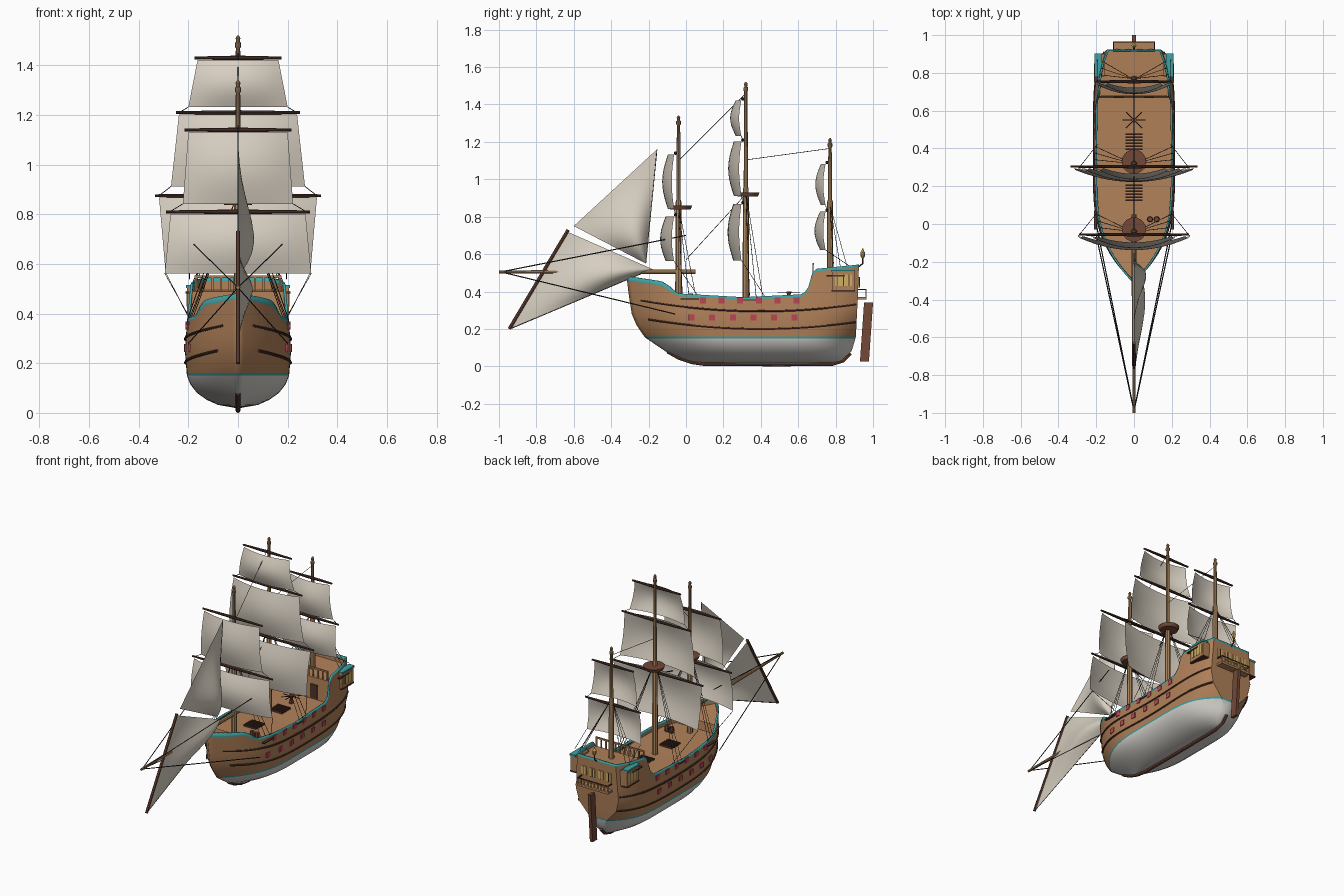
import bpy, bmesh, math
from mathutils import Vector

if "Cube" in bpy.data.objects:
    bpy.data.objects.remove(bpy.data.objects["Cube"])


def material(name, *rgb):
    m = bpy.data.materials.new(name)
    m.use_nodes = True
    m.diffuse_color = (*rgb, 1)
    node = m.node_tree.nodes["Principled BSDF"]
    node.inputs["Base Color"].default_value = (*rgb, 1)
    node.inputs["Roughness"].default_value = 0.8
    return m


WOOD = material("oak wood", .44, .22, .1)
SPAR = material("spar wood", .40, .235, .11)
DARK = material("dark timber", .08, .034, .024)
RED_WOOD = material("reddish timber", .17, .065, .038)
WHITE = material("hull white", .68, .66, .62)
SAIL = material("canvas", .69, .63, .54)
TEAL = material("teal trim", .05, .36, .37)
RED = material("port red", .5, .06, .09)
GOLD = material("window gold", .62, .43, .12)
ROPE = material("tarred rope", .03, .027, .025)


def table(pts, t):
    """Straight-line lookup in a list of pairs."""
    for (a, p), (b, q) in zip(pts, pts[1:]):
        if t <= b:
            return p + (q - p) * max(0, (t - a) / (b - a))
    return pts[-1][1]


def add(name, bm, mats, smooth=False):
    me = bpy.data.meshes.new(name)
    bm.to_mesh(me)
    bm.free()
    ob = bpy.data.objects.new(name, me)
    bpy.context.collection.objects.link(ob)
    for m in mats:
        me.materials.append(m)
    if smooth:
        bpy.ops.object.select_all(action='DESELECT')
        ob.select_set(True)
        bpy.context.view_layer.objects.active = ob
        bpy.ops.object.shade_smooth_by_angle(angle=math.radians(35))
    return ob


def boxes(name, mat, items):
    """Boxes given as (centre, size)."""
    bm = bmesh.new()
    for c, s in items:
        for v in bmesh.ops.create_cube(bm, size=1)["verts"]:
            v.co = Vector(c) + Vector([a * b for a, b in zip(v.co, s)])
    return add(name, bm, [mat])


def tubes(name, mat, paths, r, res=2):
    """Tubes along paths; a fourth coordinate scales the radius."""
    cu = bpy.data.curves.new(name, 'CURVE')
    cu.dimensions, cu.bevel_depth, cu.bevel_resolution = '3D', r, res
    cu.use_fill_caps = True
    for path in paths:
        sp = cu.splines.new('POLY')
        sp.points.add(len(path) - 1)
        for p, co in zip(sp.points, path):
            p.co = (*co[:3], 1)
            p.radius = co[3] if len(co) > 3 else 1
    tmp = bpy.data.objects.new(name + "_path", cu)
    bpy.context.collection.objects.link(tmp)
    dg = bpy.context.evaluated_depsgraph_get()
    me = bpy.data.meshes.new_from_object(tmp.evaluated_get(dg))
    bpy.data.objects.remove(tmp)
    bm = bmesh.new()
    bm.from_mesh(me)
    bpy.data.meshes.remove(me)
    return add(name, bm, [mat], res > 0)


def sheet(name, mat, fn, n, m, smooth=True):
    bm = bmesh.new()
    g = [[bm.verts.new(fn(i / n, j / m)) for j in range(m + 1)] for i in range(n + 1)]
    for i in range(n):
        for j in range(m):
            bm.faces.new((g[i][j], g[i + 1][j], g[i + 1][j + 1], g[i][j + 1]))
    bmesh.ops.remove_doubles(bm, verts=bm.verts, dist=1e-5)
    return add(name, bm, [mat], smooth)


# Hull lines: stem, stern, breadth, top edge and deck height
STEM = [(.018, .06), (.03, .0), (.08, -.11), (.155, -.22), (.25, -.285), (.36, -.303), (.45, -.315), (.55, -.32)]
STERN = [(.018, .80), (.03, .83), (.08, .885), (.155, .908), (.4, .92), (.55, .925)]
BEAM = [(.018, 0), (.032, .08), (.052, .125), (.08, .165), (.115, .192), (.15, .206), (.25, .214), (.4, .203), (.55, .19)]
SHEER = [(-.33, .485), (-.13, .455), (-.09, .43), (-.05, .39), (.3, .37), (.62, .385), (.65, .41), (.68, .52), (.93, .545)]
DECK = [(-.33, .445), (-.105, .41), (-.1, .355), (.3, .345), (.67, .35), (.675, .49), (.92, .5)]


def breadth(u, z):
    low = min(1, max(0, (.26 - z) / .14))
    fore = 1 - (1 - min(u / .45, 1)) ** 2.9
    aft = 1 - (.27 + .55 * low) * max(0, (u - .6) / .4) ** (5 - low)
    return table(BEAM, z) * fore * aft


def half_width(y, z):
    a, b = table(STEM, z), table(STERN, z)
    return breadth(min(1, max(0, (y - a) / (b - a))), z)


# Hull shell
bm = bmesh.new()
cols, N = [], 60
for i in range(N + 2):
    u = min(i / N, 1)
    top = table(SHEER, -.31 + 1.23 * u)
    trim = .024 if u < .2 else .014
    zs = [.018, .032, .052, .08, .115, .15, .16]
    zs += [.16 + (top - trim - .16) * k / 5 for k in range(1, 6)] + [top]
    col = []
    for z in zs:
        a, b = table(STEM, z), table(STERN, z)
        col.append(bm.verts.new((0 if i > N else breadth(u, z), a + u * (b - a), z)))
    cols.append(col)
for c, d in zip(cols, cols[1:]):
    for j in range(len(c) - 1):
        f = bm.faces.new((c[j], d[j], d[j + 1], c[j + 1]))
        f.material_index = 1 if j < 5 else 2 if j in (5, len(c) - 2) else 0
bmesh.ops.remove_doubles(bm, verts=bm.verts, dist=1e-5)
hull = add("hull", bm, [WOOD, WHITE, TEAL], True)
mirror = hull.modifiers.new("mirror", 'MIRROR')
mirror.use_clip = True
shell = hull.modifiers.new("planking", 'SOLIDIFY')
shell.thickness, shell.offset = .01, -1

# Decks, with steps up to the forecastle and quarterdeck
ys = sorted([-.312 + 1.23 * k / 50 for k in range(51)] + [y for y, z in DECK[1:-1]])


def deck_point(s, t):
    y = ys[round(s * (len(ys) - 1))]
    z = table(DECK, y)
    return ((2 * t - 1) * max(0, half_width(y, z) - .004), y, z)


sheet("deck", WOOD, deck_point, len(ys) - 1, 2, False)

# Keel and wales
keel = [(0, -.1, .08), (0, -.04, .046), (0, .03, .022), (0, .1, .012), (0, .5, .01), (0, .78, .012), (0, .84, .03), (0, .88, .07)]
tubes("keel", RED_WOOD, [keel], .01)
wales = []
for sx in (1, -1):
    for base, start in ((.295, -.24), (.2, -.2)):
        path = []
        for k in range(41):
            y = start + (.91 - start) * k / 40
            z = base + .05 * ((y - .4) / .6) ** 2
            path.append((sx * (half_width(y, z) + .001), y, z))
        wales.append(path)
tubes("wales", DARK, wales, .0058, 1)

# Gun ports
ports = []
for sx in (1, -1):
    for k in range(6):
        for y, z in ((.09 + .1 * k, .352), (.03 + .11 * k, .262)):
            ports.append(((sx * half_width(y, z), y, z), (.009, .032, .032)))
boxes("gun_ports", RED, ports)

# Stern: galleries, windows, balcony, rudder and lantern
boxes("quarter_galleries", WOOD, [((s * .18, .84, .455), (.05, .12, .1)) for s in (1, -1)])
boxes("gallery_roofs", TEAL, [((s * .19, .84, .51), (.04, .125, .012)) for s in (1, -1)])
boxes("gallery_sills", DARK, [((s * .186, .84, .405), (.044, .125, .008)) for s in (1, -1)])
boxes("gallery_windows", GOLD, [((s * .204, .842, .46), (.006, .09, .062)) for s in (1, -1)])
boxes("gallery_window_bars", DARK, [((s * .205, .812 + .03 * k, .46), (.006, .004, .062)) for s in (1, -1) for k in range(3)])
boxes("stern_windows", GOLD, [((x, .923, .45), (.036, .008, .055)) for x in (-.09, -.03, .03, .09)])
boxes("stern_window_bars", DARK, [((x, .926, .45), (.004, .006, .055)) for x in (-.09, -.03, .03, .09)])
boxes("balcony_floor", WOOD, [((0, .937, .365), (.22, .055, .014))])
rails = [((0, .963, .41), (.22, .006, .006))] + [((s * .108, .94, .41), (.006, .05, .006)) for s in (1, -1)]
boxes("balcony_rail", DARK, rails)
boxes("balcony_balusters", GOLD, [((-.108 + .024 * k, .963, .39), (.006, .006, .04)) for k in range(10)])
sheet("rudder_blade", RED_WOOD, lambda s, t: (0, .93 + .022 * t + .048 * s, .025 + .315 * t), 1, 1, False)
rudder = bpy.data.objects["rudder_blade"].modifiers.new("thick", 'SOLIDIFY')
rudder.thickness, rudder.offset = .02, 0
tubes("lantern", GOLD, [[(0, .945, z, r) for z, r in ((.58, .5), (.585, .8), (.61, 1), (.615, .6), (.63, .2))]], .013)
tubes("lantern_bracket", DARK, [[(0, .92, .53), (0, .945, .55), (0, .945, .58)]], .004)

# Quarterdeck front rail and doors
posts = [((0, .68, .548), (.35, .008, .01))] + [((-.17 + .034 * k, .68, .52), (.008, .006, .06)) for k in range(11)]
boxes("quarterdeck_rail", WOOD, posts)
boxes("cabin_doors", DARK, [((x, .671, .4), (.05, .008, .09)) for x in (-.08, .08)])

# Deck fittings
for name, y0 in (("fore_hatch", .165), ("main_hatch", .435)):
    boxes(name, DARK, [((0, y0 - .04 + .016 * k, .354), (.09, .007, .012)) for k in range(6)])
tubes("capstan", RED_WOOD, [[(0, .55, .345, 1), (0, .55, .38, .6), (0, .55, .4, 1)]], .014)
spokes = [k * math.pi / 4 for k in range(8)]
tubes("capstan_bars", DARK, [[(0, .55, .393), (.06 * math.cos(a), .55 + .06 * math.sin(a), .393)] for a in spokes], .0025, 1)
tubes("barrels", RED_WOOD, [[(x, .025, .35, .8), (x, .025, .37, 1), (x, .025, .39, .8)] for x in (.085, .12)], .016)
boxes("channels", DARK, [((s * .203, y + .05, z), (.016, .1, .007)) for s in (1, -1) for y, z in ((-.03, .36), (.28, .355), (.75, .485))])

# Masts: name, y, top, platform height, and sails as (head z, foot z, yard, head, foot half widths)
MASTS = [
    ("fore", -.04, 1.34, .84, [(1.14, .85, .215, .2, .222), (.81, .57, .29, .272, .295)]),
    ("main", .32, 1.52, .91, [(1.43, 1.24, .175, .163, .2), (1.21, .92, .25, .238, .27), (.875, .575, .335, .318, .292)]),
    ("mizzen", .77, 1.22, .84, [(1.09, .87, .15, .14, .165), (.835, .63, .2, .185, .195)]),
]
ropes = []
for name, y, top, stage, sails in MASTS:
    prof = [(.35, 1), (stage + .04, .85), (stage + .05, .65), (top - .05, .5), (top - .045, .7),
            (top - .03, .7), (top - .025, .4), (top - .01, .55), (top, .2)]
    tubes(name + "_mast", SPAR, [[(0, y, z, r) for z, r in prof]], .018)
    if name != "mizzen":
        tubes(name + "_top", RED_WOOD, [[(0, y + .01, stage - .002, .85), (0, y + .01, stage + .02, 1)]], .065, 5)
    y0 = y - .016
    tubes(name + "_yards", DARK, [[(-w, y0, z, .6), (0, y0, z, 1), (w, y0, z, .6)] for z, _, w, _, _ in sails], .0095)
    for k, (zt, zb, w, wt, wb) in enumerate(sails):
        def belly(s, t):
            x = 2 * s - 1
            bow = .15 * wb * (1 - x * x) + .03 * (1 - .6 * x * x) * math.sin(math.pi * t)
            return (x * (wt + (wb - wt) * t), y0 - .008 - bow, zt - .008 + (zb - zt) * t)
        sheet(f"{name}_sail_{k + 1}", SAIL, belly, 14, 10)
        for sx in (1, -1):
            # Sheets from each sail foot down to the yard or rail below
            last = k == len(sails) - 1
            end = (sx * .195, y + .1, table(SHEER, y + .1)) if last else (sx * sails[k + 1][2] * .95, y0, sails[k + 1][0])
            ropes.append([belly((1 + sx) / 2, 1), end])
    # Shrouds
    for sx in (1, -1):
        for k in range(3):
            yr = y + .02 + .035 * k
            zr = table(SHEER, yr)
            ropes.append([(sx * .01, y, stage + .02), (sx * half_width(yr, zr), yr, zr)])

# Stays between masts, and bowsprit guys
ropes += [[(0, -.04, 1.1), (0, .31, 1.45)], [(0, .33, 1.105), (0, .77, 1.165)], [(0, .0, .57), (0, .31, .91)]]
tubes("rigging", ROPE, ropes, .0016, 0)
guys = [[(0, -.99, .505), (s * x, y, z)] for s in (1, -1) for x, y, z in ((.2, 0, .7), (.2, -.06, .28))]
tubes("bowsprit_guys", ROPE, guys, .003, 0)

# Bowsprit, head sails and their spar
tubes("bowsprit", SPAR, [[(0, -1, .505, .6), (0, -.3, .505, 1), (0, .05, .505, 1)]], .0125)


def headsail(name, a, b, c, depth):
    a, b, c = (Vector((0, *p)) for p in (a, b, c))

    def patch(s, t):
        p = a.lerp(b, s).lerp(c, t)
        p.x = depth * math.sin(math.pi * s) * math.sin(math.pi * t ** 1.5)
        return p
    sheet(name, SAIL, patch, 10, 12)


headsail("upper_headsail", (-.155, 1.16), (-.6, .75), (-.215, .55), .065)
headsail("lower_headsail", (-.635, .72), (-.94, .2), (-.18, .52), .06)
tubes("headsail_spar", RED_WOOD, [[(0, -.63, .73), (0, -.945, .2)]], .009)
tubes("headsail_edges", ROPE, [[(0, -.94, .2), (0, -.18, .52)], [(0, -.155, 1.16), (0, -.215, .55)]], .002, 0)
